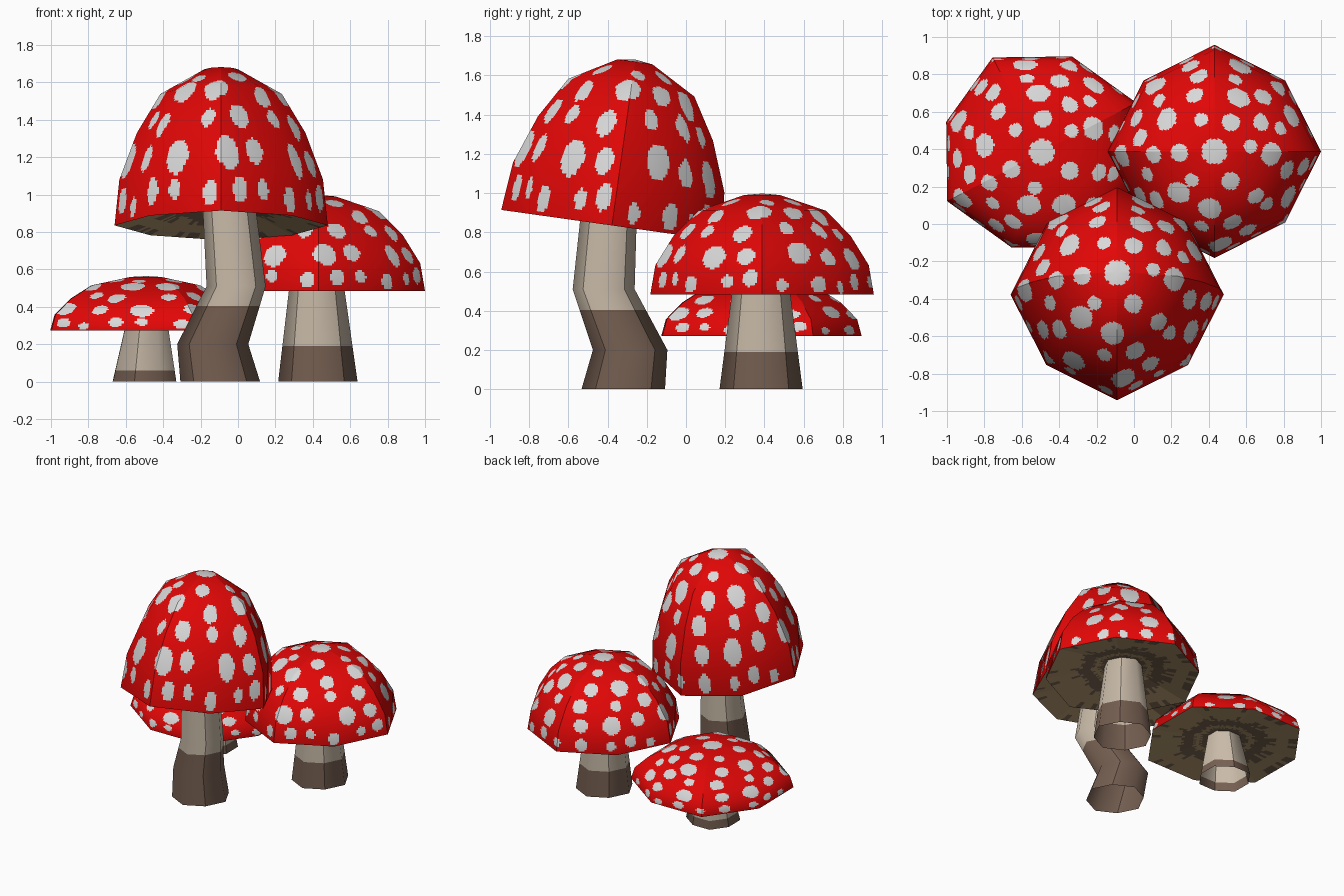
import bpy, math, random
from mathutils import Vector

if "Cube" in bpy.data.objects:
    bpy.data.objects.remove(bpy.data.objects["Cube"])

random.seed(11)


def material(name, rgb):
    m = bpy.data.materials.new(name)
    m.diffuse_color = (*rgb, 1)
    m.use_nodes = True
    m.node_tree.nodes["Principled BSDF"].inputs["Base Color"].default_value = m.diffuse_color
    return m


RED = material("cap red", (0.76, 0.002, 0.002))
WHITE = material("spot white", (0.70, 0.70, 0.70))
PALE = material("stem pale", (0.58, 0.49, 0.39))
BROWN = material("stem brown", (0.18, 0.115, 0.083))
GILL = material("gill beige", (0.46, 0.32, 0.16))
DARK = material("gill dark", (0.19, 0.13, 0.08))

R, H = 0.57, 0.515          # base dome radius and height
PROFILE = [(1, 0), (0.955, 0.29), (0.79, 0.585), (0.57, 0.83), (0.16, 0.985), (0, 1)]


def octagon(u):
    """Point on the cap outline, u in 0..8, with slightly shorter diagonals."""
    def corner(k):
        r = R * (0.94 if k % 2 else 1)
        return Vector((r * math.cos(k * math.pi / 4), r * math.sin(k * math.pi / 4), 0))
    k = math.floor(u)
    return corner(k).lerp(corner(k + 1), u - k)


LENGTHS = [math.hypot((a[0] - b[0]) * R, (a[1] - b[1]) * H)
           for a, b in zip(PROFILE, PROFILE[1:])]


def dome(s, u):
    """Point on the dome, s = 0 at the rim and 1 at the top."""
    d = s * sum(LENGTHS)
    for (a, b, n) in zip(PROFILE, PROFILE[1:], LENGTHS):
        if d <= n:
            break
        d -= n
    t = min(d / n, 1)
    p = octagon(u) * (a[0] + (b[0] - a[0]) * t)
    p.z = H * (a[1] + (b[1] - a[1]) * t)
    return p


def ring_mesh(name, rings, tip, mats, rule, normal=None, flip=False):
    """Join equal rings, close with a fan to the tip, colour faces by rule."""
    n = len(rings[0])
    verts = [p for ring in rings for p in ring] + [tip]
    faces = []
    for j in range(len(rings)):
        for i in range(n):
            a, b = j * n + i, j * n + (i + 1) % n
            f = (a, b, b + n, a + n) if j < len(rings) - 1 else (a, b, len(verts) - 1)
            faces.append(f[::-1] if flip else f)
    me = bpy.data.meshes.new(name)
    me.from_pydata(verts, [], faces)
    for m in mats:
        me.materials.append(m)
    for k, p in enumerate(me.polygons):
        p.material_index = rule(p.center, k // n, k % n)
    if normal:              # smooth inside each quarter, crisp seam between quarters
        me.polygons.foreach_set("use_smooth", [True] * len(me.polygons))
        me.normals_split_custom_set([normal(verts[v], (k % n + 0.5) / n)
                                     for k, f in enumerate(faces) for v in f])
    return me


def quarter_angle(angle, turn, middle, factor):
    """Pull an angle towards the middle direction of its quarter."""
    centre = math.radians(turn) + middle
    local = (angle - centre + math.pi) % (2 * math.pi) - math.pi
    return centre + local * factor


def dome_normal(p, part):
    middle = (math.floor(part * 4) + 0.5) * math.pi / 2
    a = quarter_angle(math.atan2(p.y, p.x), 0, middle, 0.41)
    if p.xy.length < 1e-6:
        return Vector((0, 0, 1))
    h = p.xy.length / R ** 2
    return Vector((h * math.cos(a), h * math.sin(a), p.z / H ** 2)).normalized()


# spotted dome: spots sit in loose rings (height, count, radius, phase)
spots = [(Vector((0, 0, H)), 0.068)]
for s, count, size, phase in [(0.75, 6, 0.043, 0.5), (0.58, 9, 0.056, 0), (0.42, 12, 0.045, 0.5),
                              (0.25, 13, 0.056, 0), (0.07, 19, 0.038, 0.5)]:
    for i in range(count):
        u = 8 * (i + phase + random.uniform(-0.17, 0.17)) / count + 6
        big = 1.15 if i % 2 == 0 else 0.88
        spots.append((dome(s + random.uniform(-0.03, 0.03), u % 8), size * big))


def spot_rule(c, row, col):
    return int(any((c - p).length_squared < r * r for p, r in spots))


COLS = 240
levels, total = [], 0
for n in LENGTHS:
    steps = max(2, round(n / 0.0115))
    levels += [(total + n * i / steps) / sum(LENGTHS) for i in range(steps)]
    total += n
cap_mesh = ring_mesh("cap", [[dome(s, 8 * i / COLS) for i in range(COLS)] for s in levels],
                     Vector((0, 0, H)), [RED, WHITE], spot_rule, dome_normal)

# hollow gills: ragged dark ring round the stem, short dark streaks at the rim
SPOKES, STEPS, RISE = 96, 24, 0.1
ragged = [random.uniform(-0.04, 0.04) for _ in range(SPOKES)]
streak = [random.random() < 0.3 for _ in range(SPOKES)]


def gill_rule(c, row, col):
    r = 1 - row / STEPS
    if 0.42 + ragged[col] < r < 0.60 + ragged[col] or r < 0.33 + ragged[col]:
        return 1
    return int(streak[col] and (r > 0.88 or 0.6 < r < 0.72))


gill_mesh = ring_mesh("gills", [[octagon(8 * i / SPOKES) * (1 - j / STEPS)
                                 + Vector((0, 0, RISE * j / STEPS))
                                 for i in range(SPOKES)] for j in range(STEPS)],
                      Vector((0, 0, RISE)), [GILL, DARK], gill_rule, flip=True)


def add(name, mesh):
    o = bpy.data.objects.new(name, mesh)
    bpy.context.collection.objects.link(o)
    return o


def stem(name, path, split, turn=0):
    """Open eight-sided stem along (x, y, z, half width) points, brown below split."""
    rows = []
    for a, b in zip(path, path[1:] + path[-1:]):
        rows.append(a)
        if a[2] < split < b[2]:
            t = (split - a[2]) / (b[2] - a[2])
            rows.append(tuple(p + (q - p) * t for p, q in zip(a, b)))
    rings, offsets = [], {}
    for x, y, z, w in rows:
        ring = []
        for u in range(8):
            d = octagon(u) * (w / R)
            d.rotate(Vector((1, 0, 0)).rotation_difference(
                Vector((math.cos(math.radians(turn)), math.sin(math.radians(turn)), 0))))
            ring.append(Vector((x, y, z)) + d)
            offsets[tuple(ring[-1])] = math.atan2(d.y, d.x)
        rings.append(ring)

    def normal(p, part):
        middle = math.floor(part * 4 + 0.5) * math.pi / 2
        angle = offsets.get(tuple(p), middle)
        a = quarter_angle(angle, turn, middle, 0.59)
        return Vector((math.cos(a), math.sin(a), 0))

    add(name, ring_mesh(name, rings, Vector(rows[-1][:3]), [PALE, BROWN],
                        lambda c, row, col: int(c.z < split), normal))


def cap(name, loc, height, tilt=0, turn=0):
    for part, mesh in (("cap", cap_mesh), ("gills", gill_mesh)):
        o = add(f"{name}_{part}", mesh)
        o.location = loc
        o.scale = (1, 1, height / H)
        o.rotation_euler = (math.radians(tilt), 0, math.radians(turn))


# tall leaning mushroom at the front
stem("tall_stem", [(-0.095, -0.32, 0, 0.213), (-0.135, -0.285, 0.2, 0.19),
                   (-0.01, -0.42, 0.51, 0.158), (-0.055, -0.385, 1.02, 0.138)], 0.405)
cap("tall", (-0.09, -0.378, 0.835), 0.855, tilt=-8)

# middle mushroom at the back right
stem("middle_stem", [(0.427, 0.383, 0, 0.212), (0.42, 0.383, 0.58, 0.137)], 0.19)
cap("middle", (0.43, 0.388, 0.483), 0.515)

# small flat mushroom at the back left
stem("small_stem", [(-0.5, 0.385, 0, 0.19), (-0.487, 0.385, 0.33, 0.12)], 0.06, turn=27.5)
cap("small", (-0.493, 0.385, 0.272), 0.292, turn=27.5)
